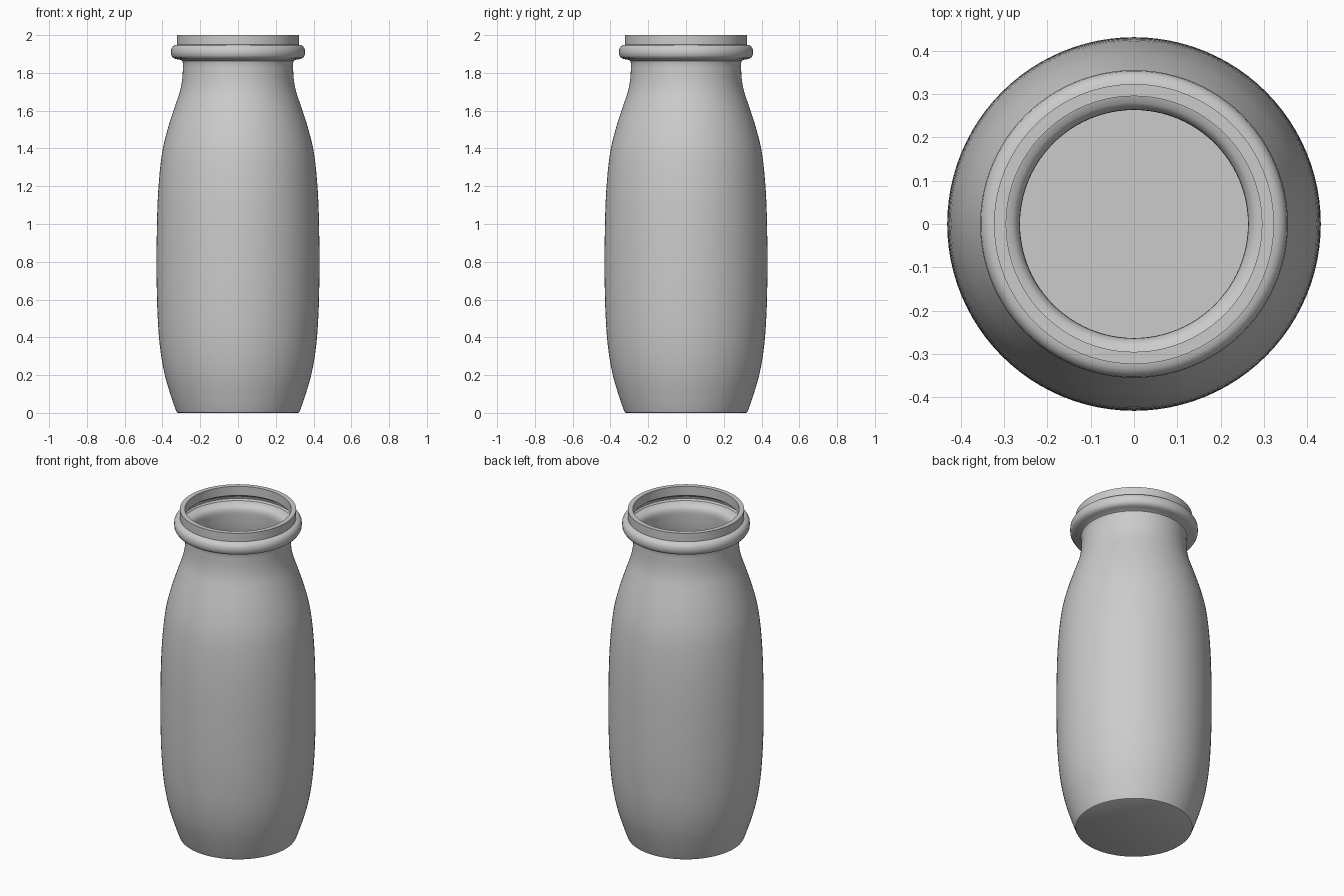
import bpy, bmesh, math
from mathutils import Vector

if "Cube" in bpy.data.objects:
    bpy.data.objects.remove(bpy.data.objects["Cube"])

SEGMENTS = 96
WALL = 0.028


def smooth_curve(pts, steps):
    # Catmull-Rom interpolation through (radius, height) points
    p = [Vector(q) for q in pts]
    p = [2 * p[0] - p[1]] + p + [2 * p[-1] - p[-2]]
    out = []
    for a, b, c, d in zip(p, p[1:], p[2:], p[3:]):
        for i in range(steps):
            t = i / steps
            out.append(0.5 * (2 * b + (c - a) * t + (2 * a - 5 * b + 4 * c - d) * t ** 2
                              + (3 * b - a - 3 * c + d) * t ** 3))
    return out + [p[-2]]


def lathe(name, profile):
    bm = bmesh.new()
    verts = [bm.verts.new((r, 0, z)) for r, z in profile]
    edges = [bm.edges.new(pair) for pair in zip(verts, verts[1:])]
    bmesh.ops.spin(bm, geom=verts + edges, cent=(0, 0, 0), axis=(0, 0, 1),
                   angle=math.tau, steps=SEGMENTS, use_duplicate=False)
    bmesh.ops.remove_doubles(bm, verts=bm.verts[:], dist=0.0002)
    bmesh.ops.recalc_face_normals(bm, faces=bm.faces[:])
    mesh = bpy.data.meshes.new(name)
    bm.to_mesh(mesh)
    bm.free()
    obj = bpy.data.objects.new(name, mesh)
    bpy.context.collection.objects.link(obj)
    bpy.context.view_layer.objects.active = obj
    obj.select_set(True)
    bpy.ops.object.shade_smooth_by_angle(angle=math.radians(35))
    return obj


# Outer body wall, from the base edge up to the neck
wall = smooth_curve([(0.328, 0.012), (0.352, 0.08), (0.385, 0.19), (0.408, 0.31), (0.422, 0.45),
                     (0.43, 0.65), (0.43, 0.95), (0.422, 1.18), (0.403, 1.37), (0.373, 1.5),
                     (0.338, 1.61), (0.308, 1.7), (0.295, 1.77), (0.291, 1.85)], 4)

# Rounded collar and upright lip
collar = [(0.295, 1.863), (0.308, 1.87), (0.33, 1.873), (0.345, 1.88), (0.353, 1.893),
          (0.355, 1.91), (0.353, 1.927), (0.345, 1.94), (0.334, 1.947), (0.323, 1.949)]
lip = [(0.323, 2.0), (0.295, 2.0), (0.295, 1.945)]

# Hollow inside of the collar, then the inner wall and floor
collar_inside = [(0.306, 1.938), (0.32, 1.928), (0.325, 1.912), (0.318, 1.902),
                 (0.3, 1.898), (0.28, 1.892), (0.269, 1.88), (0.264, 1.865)]
inner_wall = [(p.x - WALL, p.y) for p in reversed(wall) if p.y > 0.05]

profile = ([(0, 0), (0.318, 0), (0.324, 0.003)] + [tuple(p) for p in wall] + collar + lip
           + collar_inside + inner_wall + [(0.31, WALL), (0, WALL)])
lathe("bottle", profile)
